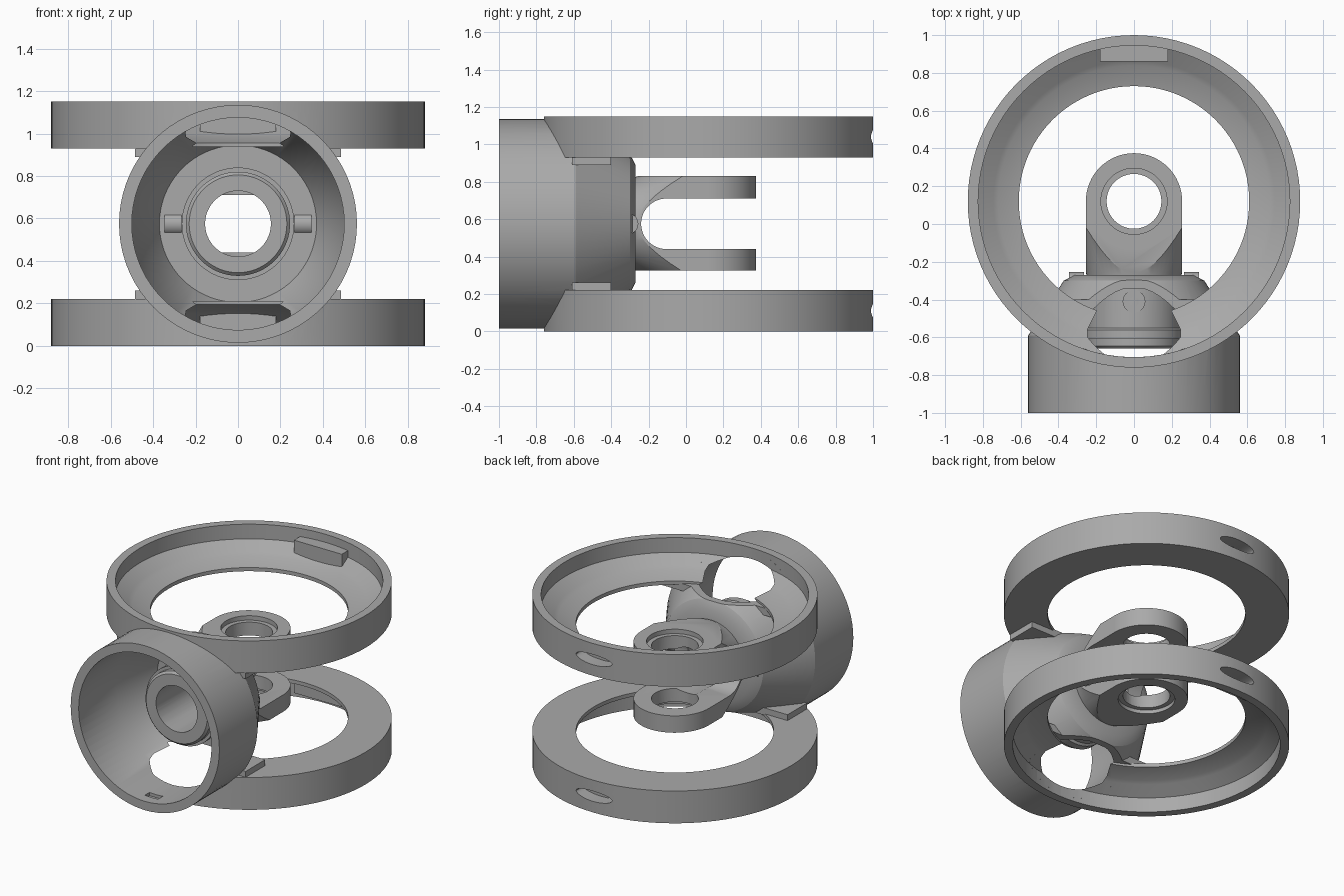
import bpy, bmesh, math
from mathutils import Matrix, Vector

if "Cube" in bpy.data.objects:
    bpy.data.objects.remove(bpy.data.objects["Cube"], do_unlink=True)

MID = 0.575      # height of the shaft axis
PIVOT = 0.12     # y of the ring and fork pivot axis

grey = bpy.data.materials.new("plain_grey")
grey.use_nodes = True
colour = (0.4, 0.4, 0.4, 1)
grey.diffuse_color = colour
grey.node_tree.nodes["Principled BSDF"].inputs["Base Color"].default_value = colour


def make(name, bm):
    bmesh.ops.recalc_face_normals(bm, faces=bm.faces)
    mesh = bpy.data.meshes.new(name)
    bm.to_mesh(mesh)
    bm.free()
    mesh.materials.append(grey)
    ob = bpy.data.objects.new(name, mesh)
    bpy.context.collection.objects.link(ob)
    return ob


def lathe(name, profile, axis, centre, steps=72):
    """Revolve a closed (radius, position) profile about the given axis."""
    bm = bmesh.new()
    axis = Vector(axis)
    side = Vector((1, 0, 0)) if axis.x == 0 else Vector((0, 0, 1))
    vs = [bm.verts.new(Vector(centre) + side * r + axis * a) for r, a in profile]
    es = [bm.edges.new((vs[i - 1], v)) for i, v in enumerate(vs)]
    bmesh.ops.spin(bm, geom=vs + es, cent=centre, axis=axis,
                   angle=math.tau, steps=steps)
    bmesh.ops.remove_doubles(bm, verts=bm.verts, dist=1e-5)
    return make(name, bm)


def rod(name, r, a, b, axis, centre, steps=48):
    return lathe(name, [(0, a), (r, a), (r, b), (0, b)], axis, centre, steps)


def box(name, lo, hi):
    bm = bmesh.new()
    lo, hi = Vector(lo), Vector(hi)
    bmesh.ops.create_cube(bm, size=1, matrix=Matrix.Translation((lo + hi) / 2)
                          @ Matrix.Diagonal((hi - lo).to_4d()))
    return make(name, bm)


def combine(ob, tool, operation):
    mod = ob.modifiers.new("bool", 'BOOLEAN')
    mod.operation, mod.object, mod.solver = operation, tool, 'EXACT'
    bpy.context.view_layer.objects.active = ob
    bpy.ops.object.modifier_apply(modifier=mod.name)
    bpy.data.objects.remove(tool, do_unlink=True)


X, Y, Z = (1, 0, 0), (0, 1, 0), (0, 0, 1)
SHAFT = (0, 0, MID)
RIM = [(0.825, 0.575), (0.825, 0.475), (0.745, 0.425), (0.72, 0.41), (0.61, 0.38)]


def flip(profile, s):
    return [(r, a * s) for r, a in profile]


# Housing: front tube cleared out of the ring trays
housing = rod("housing", 0.56, -1, -0.59, Y, SHAFT, 72)
for s in (1, -1):
    tray = [(0, 0.7), (0.825, 0.7)] + RIM[1:] + [(0, 0.38)]
    combine(housing, lathe("tray", flip(tray, s), Z, (0, PIVOT, MID)), 'DIFFERENCE')

# Tapered neck, clipped flat between the rings
neck = lathe("neck", [(0, -0.62), (0.56, -0.62), (0.56, -0.59), (0.372, -0.3),
                      (0.315, -0.27), (0, -0.27)], Y, SHAFT)
combine(neck, box("clip", (-1, -1, 0.21), (1, 1, 0.94)), 'INTERSECT')
combine(housing, neck, 'UNION')

# Upper and lower dished rings with pads, rear bosses and blind holes
for s in (1, -1):
    ring = lathe("ring", flip([(0.61, 0.355), (0.88, 0.355), (0.88, 0.575)] + RIM, s),
                 Z, (0, PIVOT, MID), 96)
    for name, (x, y0, y1, z0, z1) in {"rear_boss": (0.18, 0.86, 0.96, 0.37, 0.52),
                                      "pad": (0.485, -0.61, -0.4, 0.315, 0.365)}.items():
        low, high = sorted((MID + s * z0, MID + s * z1))
        combine(ring, box(name, (-x, y0, low), (x, y1, high)), 'UNION')
    hole = rod("hole", 1, 0.91, 1.1, Y, (0, 0, 0))
    hole.data.transform(Matrix.Translation((0, 0, MID + s * 0.465))
                        @ Matrix.Diagonal((0.135, 1, 0.035, 1)))
    combine(ring, hole, 'DIFFERENCE')
    combine(housing, ring, 'UNION')

# Hollow interior, shaft opening and small slot in the tube floor
combine(housing, lathe("cavity", [(0, -1.1), (0.5, -1.1), (0.5, -0.6), (0.37, -0.345),
                                  (0, -0.345)], Y, SHAFT), 'DIFFERENCE')
combine(housing, rod("opening", 0.2, -0.5, -0.1, Y, SHAFT), 'DIFFERENCE')
combine(housing, box("slot", (-0.05, -0.93, 0.055), (0.05, -0.88, 0.12)), 'DIFFERENCE')

# Fork: rounded bar tapered into the round shaft, with a U slot
fork = box("fork", (-0.255, -0.32, 0.325), (0.255, PIVOT, 0.83))
combine(fork, rod("round_end", 0.255, 0.325, 0.83, Z, (0, PIVOT, 0), 64), 'UNION')
combine(fork, lathe("taper", [(0, -0.4), (0.25, -0.4), (0.25, -0.27), (0.5, 0.3),
                              (0.5, 0.6), (0, 0.6)], Y, SHAFT), 'INTERSECT')
slot = box("slot", (-0.4, -0.105, 0.44), (0.4, 0.6, 0.71))
combine(slot, rod("slot_end", 0.135, -0.4, 0.4, X, (0, -0.105, MID)), 'UNION')
combine(fork, slot, 'DIFFERENCE')
shaft = lathe("shaft", [(0, -0.66), (0.23, -0.66), (0.245, -0.645), (0.245, -0.61),
                        (0.265, -0.61), (0.265, -0.56), (0.25, -0.55), (0.25, -0.29),
                        (0, -0.29)], Y, SHAFT)
combine(fork, shaft, 'UNION')
combine(fork, rod("bore", 0.155, -0.8, 0, Y, SHAFT), 'DIFFERENCE')
combine(fork, rod("eye", 0.145, 0, 1.2, Z, (0, PIVOT, 0)), 'DIFFERENCE')
for s in (1, -1):
    combine(fork, rod("seat", 0.175, s * 0.225, s * 0.4, Z, (0, PIVOT, MID)), 'DIFFERENCE')

# Hollow pivot pins: two at the neck sides, two on the shaft top and bottom
parts = [housing, fork]
for s, side in ((1, "left"), (-1, "right")):
    pin = [(0.025, 0.265), (0.055, 0.265), (0.055, 0.345), (0.025, 0.345)]
    parts.append(lathe(side + "_pin", flip(pin, s), X, (0, -0.31, MID), 32))
for s, side in ((1, "upper"), (-1, "lower")):
    screw = [(0.025, 0.2), (0.06, 0.2), (0.06, 0.255), (0.025, 0.255)]
    parts.append(lathe(side + "_screw", flip(screw, s), Z, (0, -0.41, MID), 32))

# Smooth curved faces, keep machined edges sharp
for ob in parts:
    bpy.ops.object.select_all(action='DESELECT')
    ob.select_set(True)
    bpy.context.view_layer.objects.active = ob
    bpy.ops.object.shade_smooth_by_angle(angle=math.radians(28))
